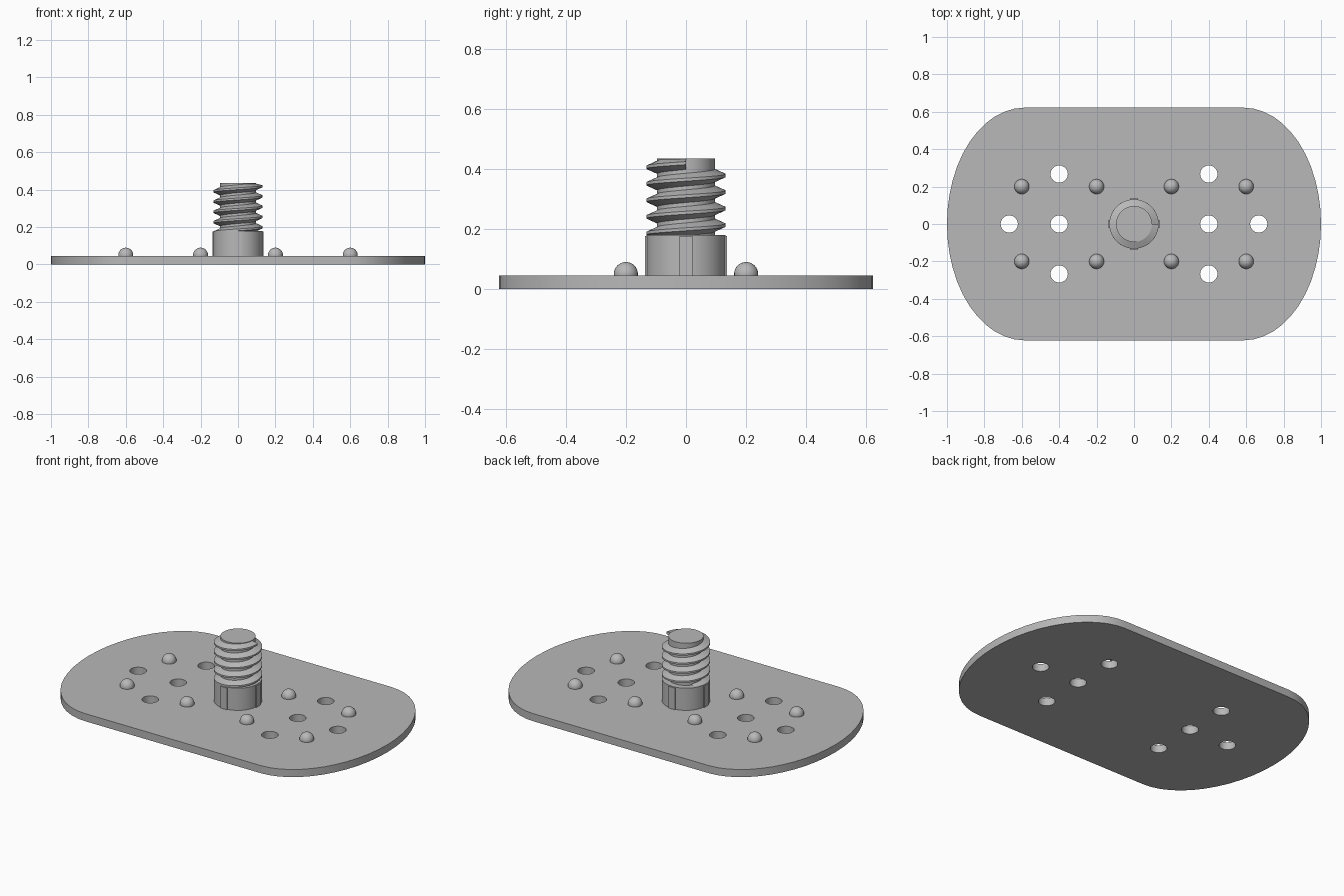
import bpy
import bmesh
import math
from mathutils import Matrix

if "Cube" in bpy.data.objects:
    bpy.data.objects.remove(bpy.data.objects["Cube"])

PLATE_TOP = 0.046
COLLAR_TOP = 0.18
STUD_TOP = 0.435

grey = bpy.data.materials.new("plain_grey")
grey.diffuse_color = (0.48, 0.48, 0.48, 1)
grey.use_nodes = True
grey.node_tree.nodes["Principled BSDF"].inputs["Base Color"].default_value = grey.diffuse_color


def finish(obj, angle=35):
    """Assign the colour and smooth the round surfaces."""
    obj.data.materials.clear()
    obj.data.materials.append(grey)
    bpy.ops.object.select_all(action='DESELECT')
    obj.select_set(True)
    bpy.context.view_layer.objects.active = obj
    bpy.ops.object.shade_smooth_by_angle(angle=math.radians(angle))


def from_bmesh(name, bm, angle=35):
    bmesh.ops.recalc_face_normals(bm, faces=bm.faces)
    mesh = bpy.data.meshes.new(name)
    bm.to_mesh(mesh)
    bm.free()
    obj = bpy.data.objects.new(name, mesh)
    bpy.context.collection.objects.link(obj)
    finish(obj, angle)
    return obj


def cylinder(name, radius, z0, z1, segments=48):
    bm = bmesh.new()
    bmesh.ops.create_cone(bm, cap_ends=True, segments=segments, radius1=radius,
                          radius2=radius, depth=z1 - z0,
                          matrix=Matrix.Translation((0, 0, (z0 + z1) / 2)))
    return from_bmesh(name, bm)


def arc(cx, cy, rx, ry, start, end, n):
    return [(cx + rx * math.cos(start + (end - start) * i / n),
             cy + ry * math.sin(start + (end - start) * i / n)) for i in range(n + 1)]


# Base plate: straight long sides, elliptical ends, eight round holes
half = math.pi / 2
outline = (arc(0.585, 0, 0.415, 0.622, -half, half, 24)
           + arc(-0.585, 0, 0.415, 0.622, half, 3 * half, 24))
holes = [(s * x, y) for s in (-1, 1)
         for x, y in ((0.4, 0.267), (0.4, 0), (0.4, -0.267), (0.667, 0))]
loops = [outline] + [arc(x, y, 0.046, 0.046, 0, 2 * math.pi, 32)[:-1] for x, y in holes]

curve = bpy.data.curves.new("base_plate", 'CURVE')
curve.dimensions = '2D'
curve.fill_mode = 'BOTH'
curve.extrude = PLATE_TOP / 2
for loop in loops:
    spline = curve.splines.new('POLY')
    spline.points.add(len(loop) - 1)
    for point, (x, y) in zip(spline.points, loop):
        point.co = (x, y, 0, 1)
    spline.use_cyclic_u = True
plate_curve = bpy.data.objects.new("base_plate_outline", curve)
bpy.context.collection.objects.link(plate_curve)
bpy.context.view_layer.update()
evaluated = plate_curve.evaluated_get(bpy.context.evaluated_depsgraph_get())
plate_mesh = bpy.data.meshes.new_from_object(evaluated)
bpy.data.objects.remove(plate_curve)
bm = bmesh.new()
bm.from_mesh(plate_mesh)
bmesh.ops.remove_doubles(bm, verts=bm.verts, dist=0.0001)
bmesh.ops.translate(bm, verts=bm.verts, vec=(0, 0, PLATE_TOP / 2))
from_bmesh("base_plate", bm, 30)

# Round studs on the plate
for x in (-0.6, -0.2, 0.2, 0.6):
    for y in (-0.2, 0.2):
        bm = bmesh.new()
        bmesh.ops.create_uvsphere(bm, u_segments=24, v_segments=16, radius=0.04,
                                  matrix=Matrix.Translation((x, y, 0.05)))
        bmesh.ops.bisect_plane(bm, geom=bm.verts[:] + bm.edges[:] + bm.faces[:],
                               plane_co=(0, 0, PLATE_TOP - 0.004), plane_no=(0, 0, 1),
                               clear_inner=True)
        bmesh.ops.holes_fill(bm, edges=[e for e in bm.edges if e.is_boundary])
        from_bmesh("dome_stud", bm)

# Collar with four thin ribs
cylinder("collar", 0.132, PLATE_TOP - 0.004, COLLAR_TOP)
for i in range(4):
    bm = bmesh.new()
    turn = Matrix.Rotation(i * half, 4, 'Z')
    z0, z1 = PLATE_TOP - 0.004, 0.177
    size = Matrix.Diagonal((0.02, 0.042, z1 - z0, 1))
    bmesh.ops.create_cube(bm, size=1, matrix=turn @ Matrix.Translation(
        (0.127, 0, (z0 + z1) / 2)) @ size)
    from_bmesh("collar_rib", bm)

# Screw core
cylinder("screw_core", 0.096, COLLAR_TOP - 0.004, STUD_TOP)

# Helical thread, rising counter-clockwise and ending on the +x side
PITCH, TURNS, STEPS, END_Z = 0.055, 4.6, 40, 0.419
profile = [(0.092, -0.023), (0.132, -0.005), (0.132, 0.005), (0.092, 0.023)]
bm = bmesh.new()
rings = []
count = int(TURNS * STEPS)
for i in range(count + 1):
    t = i - count
    a = 2 * math.pi * t / STEPS
    z = END_Z + PITCH * t / STEPS
    rings.append([bm.verts.new((r * math.cos(a), r * math.sin(a),
                                min(max(z + dz, COLLAR_TOP - 0.01), STUD_TOP - 0.002)))
                  for r, dz in profile])
for a, b in zip(rings, rings[1:]):
    for k in range(4):
        m = (k + 1) % 4
        bm.faces.new((a[k], a[m], b[m], b[k]))
bm.faces.new(rings[0])
bm.faces.new(rings[-1])
from_bmesh("screw_thread", bm, 25)
